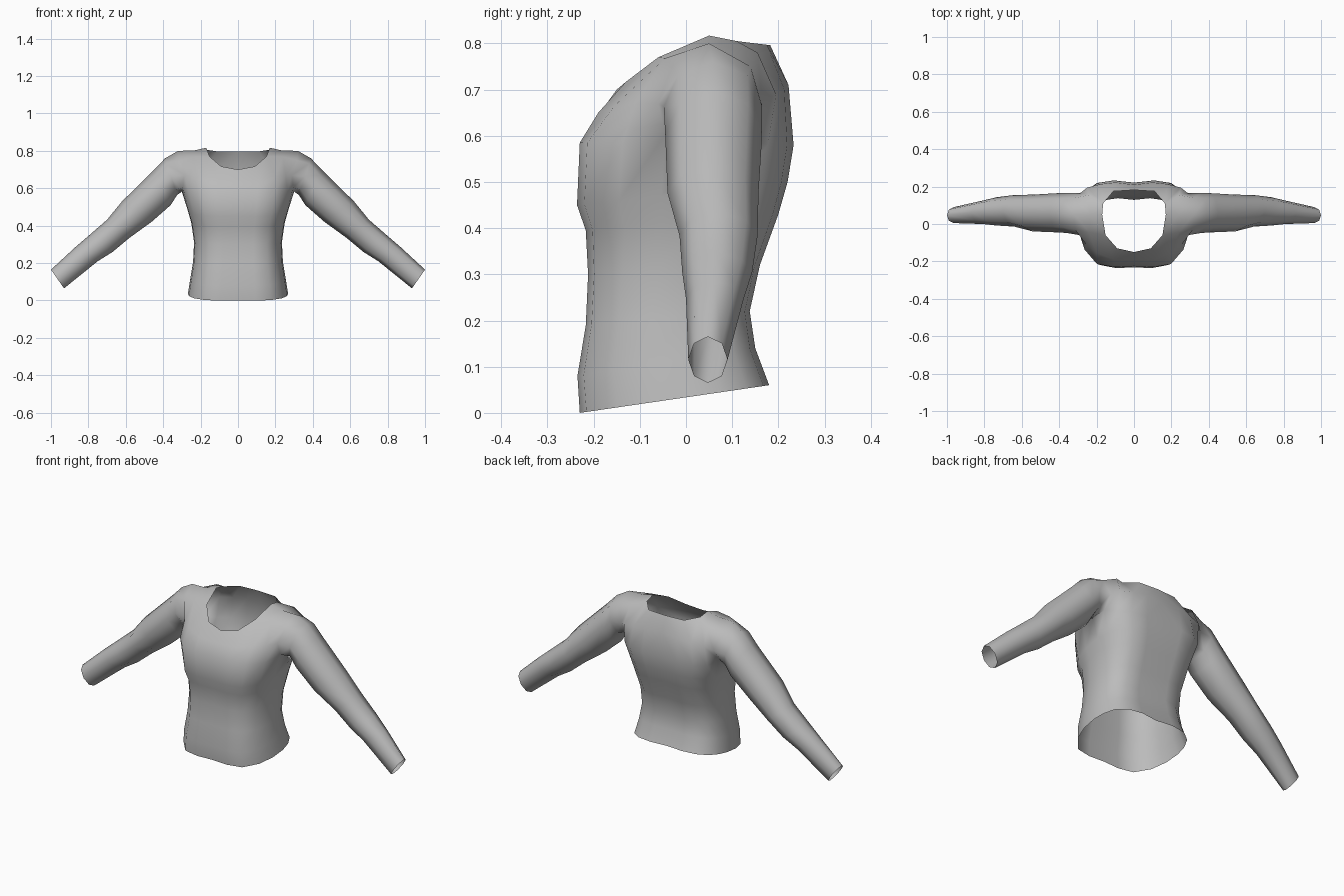
import bpy, bmesh, math

if "Cube" in bpy.data.objects:
    bpy.data.objects.remove(bpy.data.objects["Cube"])

fabric = bpy.data.materials.new("grey_fabric")
fabric.diffuse_color = (0.5, 0.5, 0.5, 1)
fabric.use_nodes = True
fabric.node_tree.nodes["Principled BSDF"].inputs["Base Color"].default_value = fabric.diffuse_color

bm = bmesh.new()

# Half cross-section of the torso, from front centre round the side to back centre
SECTION = [(0, -.98), (.35, -1), (.66, -.93), (.88, -.6), (.98, -.2), (1, .2),
           (.96, .5), (.86, .76), (.66, .94), (.36, 1), (0, .95)]

# Torso rings: front z, back z, half width, front y, back y
RINGS = [(0, .06, .268, -.23, .18), (.08, .14, .255, -.235, .15),
         (.19, .22, .24, -.217, .138), (.30, .32, .235, -.212, .16),
         (.395, .43, .25, -.217, .2), (.45, .50, .268, -.236, .22),
         (.585, .58, .30, -.23, .233)]


def torso_ring(zf, zb, w, yf, yb):
    mid, half = (yf + yb) / 2, (yb - yf) / 2
    return [bm.verts.new((w * x, mid + half * y, zf + (zb - zf) * (y + 1) / 2))
            for x, y in SECTION]


def points(table):
    return [bm.verts.new(p) if p else None for p in table]


def skin(a, b):
    for i in range(len(a) - 1):
        quad = (a[i], a[i + 1], b[i + 1], b[i])
        if all(quad):
            bm.faces.new(quad)


# Lower torso up to the armpits
rows = [torso_ring(*r) for r in RINGS]
for i in (4, 6):
    rows[-1][i].co.z += .02

# Chest row and neckline row; the gap in the middle is the armhole
chest = points([(0, -.19, .645), (.11, -.19, .65), (.2, -.155, .665),
                (.255, -.11, .67), (.288, -.06, .67), None,
                (.288, .165, .67), (.25, .195, .69), (.18, .213, .70),
                (.1, .222, .71), (0, .21, .71)])
neck = points([(0, -.15, .70), (.09, -.13, .717), (.152, -.06, .77),
               (.24, -.045, .768), (.315, -.03, .75), None,
               (.315, .14, .75), (.24, .155, .78), (.165, .11, .805),
               (.11, .175, .797), (0, .182, .797)])
rows += [chest, neck]
for a, b in zip(rows, rows[1:]):
    skin(a, b)

# Shoulder seam joining front and back
seam = points([(.17, .05, .817), (.235, .05, .802), (.32, .05, .80)])
skin(neck[2:5], seam)
skin(neck[6:9], seam[::-1])

# Sleeve: top x, top z, bottom x, bottom z, front y, back y
SLEEVE = [(.39, .76, .325, .565, -.048, .165), (.45, .697, .36, .51, -.045, .165),
          (.62, .53, .46, .422, -.04, .157), (.70, .432, .58, .335, -.014, .155),
          (.80, .345, .67, .26, -.008, .143), (.87, .285, .75, .21, .0, .125),
          (1.0, .165, .93, .065, .005, .09)]
under = rows[-3]
loop = [under[5], under[4], chest[4], neck[4], seam[2], neck[6], chest[6], under[6]]
for tx, tz, bx, bz, yf, yb in SLEEVE:
    ring = []
    for i in range(8):
        t = i * math.pi / 4
        u = (1 - math.cos(t)) / 2
        ring.append(bm.verts.new((bx + (tx - bx) * u,
                                  (yf + yb) / 2 - (yb - yf) / 2 * math.sin(t),
                                  bz + (tz - bz) * u)))
    for i in range(8):
        j = (i + 1) % 8
        bm.faces.new((loop[i], ring[i], ring[j], loop[j]))
    loop = ring

for f in bm.faces:
    f.smooth = True
mesh = bpy.data.meshes.new("sweater")
bm.to_mesh(mesh)
bm.free()
mesh.materials.append(fabric)
sweater = bpy.data.objects.new("sweater", mesh)
bpy.context.collection.objects.link(sweater)

# Other half
mirror = sweater.modifiers.new("mirror", 'MIRROR')
mirror.use_clip = True
mirror.merge_threshold = 0.001
